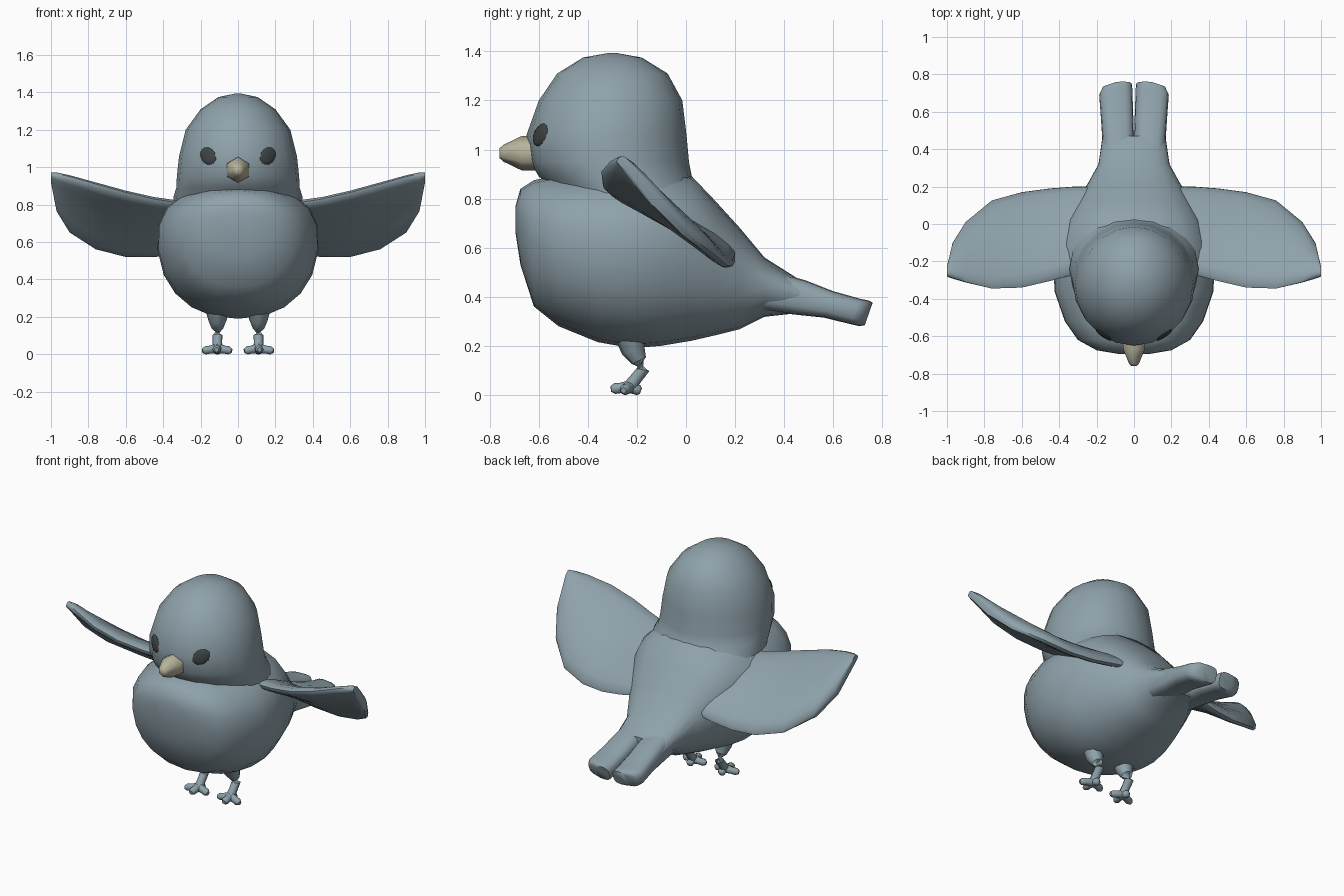
import bpy
import bmesh
from math import cos, sin, pi, radians
from mathutils import Vector, Matrix

default_cube = bpy.data.objects.get("Cube")
if default_cube:
    bpy.data.objects.remove(default_cube, do_unlink=True)


def make_material(name, rgb):
    material = bpy.data.materials.new(name)
    material.use_nodes = True
    colour = (*rgb, 1)
    material.diffuse_color = colour
    material.node_tree.nodes["Principled BSDF"].inputs["Base Color"].default_value = colour
    return material


plumage = make_material("blue grey plumage", (.275, .36, .405))
horn = make_material("pale beak", (.47, .45, .33))
dark = make_material("dark eye", (.05, .056, .057))


def finish(bm, name, material, angle=50, mirrored=False):
    """Turn a bmesh into a smooth shaded object, mirrored across x if asked."""
    bmesh.ops.recalc_face_normals(bm, faces=bm.faces)
    mesh = bpy.data.meshes.new(name)
    bm.to_mesh(mesh)
    bm.free()
    mesh.materials.append(material)
    obj = bpy.data.objects.new(name, mesh)
    bpy.context.collection.objects.link(obj)
    bpy.ops.object.select_all(action="DESELECT")
    obj.select_set(True)
    bpy.context.view_layer.objects.active = obj
    bpy.ops.object.shade_smooth_by_angle(angle=radians(angle))
    if mirrored:
        obj.modifiers.new("both sides", "MIRROR").use_axis[0] = True
    return obj


def oval(centre, across, up, sides=20, power=2):
    """Ring of points on a superellipse spanned by two half axes."""
    def bulge(value):
        return abs(value) ** (2 / power) * (1 if value >= 0 else -1)
    angles = [2 * pi * i / sides for i in range(sides)]
    return [Vector(centre) + Vector(across) * bulge(cos(a)) + Vector(up) * bulge(sin(a))
            for a in angles]


def add_loft(bm, rings):
    """Skin a row of equal rings and cap both ends."""
    rows = [[bm.verts.new(point) for point in ring] for ring in rings]
    count = len(rows[0])
    for a, b in zip(rows, rows[1:]):
        for i in range(count):
            j = (i + 1) % count
            bm.faces.new((a[i], a[j], b[j], b[i]))
    bm.faces.new(rows[0])
    bm.faces.new(rows[-1])


def loft(name, rings, material, **options):
    bm = bmesh.new()
    add_loft(bm, rings)
    return finish(bm, name, material, **options)


def tube_rings(path, sides=8):
    """Rings along a path of (point, radius), turned to follow it."""
    points = [Vector(point) for point, radius in path]
    rings = []
    for i, (point, radius) in enumerate(path):
        along = points[min(i + 1, len(points) - 1)] - points[max(i - 1, 0)]
        turn = along.to_track_quat("Z", "Y")
        rings.append(oval(point, turn @ Vector((radius, 0, 0)), turn @ Vector((0, radius, 0)), sides))
    return rings


# Body: upright sections from breast to rump, broader at the shoulders
# (y, bottom, top, half width)
body_sections = [
    (-.695, .66, .77, .08), (-.675, .53, .84, .2), (-.62, .36, .875, .3),
    (-.52, .28, .895, .37), (-.36, .215, .91, .425), (-.22, .19, .92, .43),
    (-.1, .2, .92, .405), (.02, .22, .895, .36), (.12, .243, .79, .305),
    (.22, .268, .68, .245), (.32, .318, .56, .19), (.47, .335, .465, .168),
]
body_rings = []
for y, low, high, half in body_sections:
    middle, tall = (low + high) / 2, (high - low) / 2
    ring = oval((0, y, middle), (half, 0, 0), (0, 0, tall), power=2.3)
    for point in ring:
        point.x *= 1 + .1 * (point.z - middle) / tall
    body_rings.append(ring)
loft("body", body_rings, plumage)

# Head: level sections from the nape to the crown (z, front, back, half width)
head_sections = [
    (.76, -.5, .1, .34), (.84, -.54, .055, .345), (.89, -.6, .024, .33),
    (.95, -.635, .012, .327), (1.06, -.65, .002, .315), (1.2, -.6, -.015, .28),
    (1.31, -.525, -.075, .2), (1.375, -.42, -.18, .105), (1.393, -.32, -.28, .02),
]
loft("head", [oval((0, (front + back) / 2, z), (half, 0, 0), (0, (back - front) / 2, 0))
              for z, front, back, half in head_sections], plumage)

# Beak: blunt six sided cone
beak_sections = [(-.6, .07, .07), (-.67, .066, .07), (-.745, .032, .034), (-.76, .018, .02)]
loft("beak", [oval((0, y, .985), (0, 0, tall), (wide, 0, 0), 6)
              for y, wide, tall in beak_sections], horn, angle=65)

# Eyes: thin dark ovals lying on the face
eye_normal = Vector((.52, -.84, .13)).normalized()
eye_turn = eye_normal.to_track_quat("Z", "Y").to_matrix().to_4x4()
bm = bmesh.new()
bmesh.ops.create_uvsphere(
    bm, u_segments=14, v_segments=8, radius=1,
    matrix=Matrix.Translation((.16, -.594, 1.06)) @ eye_turn
    @ Matrix.Rotation(radians(35), 4, "Z") @ Matrix.Diagonal((.056, .042, .012, 1)))
finish(bm, "eye", dark, mirrored=True)

# Wings: sloping arched slabs (x, leading y and z, trailing y and z, half thickness)
wing_sections = [
    (.2, -.22, .79, .2, .57, .03), (.32, -.27, .81, .2, .545, .036),
    (.45, -.305, .83, .19, .525, .036), (.6, -.34, .865, .17, .525, .036),
    (.76, -.345, .91, .125, .565, .036), (.9, -.31, .95, .005, .655, .034),
    (.97, -.285, .965, -.11, .77, .032), (1, -.275, .965, -.235, .925, .02),
]
wing_rings = []
for x, lead_y, lead_z, trail_y, trail_z, thick in wing_sections:
    lead, trail = Vector((x, lead_y, lead_z)), Vector((x, trail_y, trail_z))
    middle, chord = (lead + trail) / 2, (trail - lead) / 2
    normal = Vector((0, -chord.z, chord.y)).normalized()
    ring = oval(middle, chord, normal * thick, 16, 3)
    for point in ring:
        reach = (point - middle).dot(chord) / chord.length_squared
        point += normal * chord.length * .1 * (1 - reach ** 2)
    wing_rings.append(ring)
loft("wing", wing_rings, plumage, mirrored=True)

# Tail: two feather lobes with slanted ends (y, bottom, top, inner x, outer x)
tail_sections = [
    (.34, .345, .5, .01, .165), (.46, .328, .468, 0, .17), (.58, .315, .423, .004, .178),
    (.69, .288, .392, .008, .186), (.725, .28, .385, .009, .17), (.745, .284, .376, .012, .11),
]
tail_rings = []
for y, low, high, inner, outer in tail_sections:
    middle, tall = (low + high) / 2, (high - low) / 2
    tail_rings.append(oval(((inner + outer) / 2, y, middle), ((outer - inner) / 2, 0, 0),
                           (0, tall * .35, tall), 16, 3))
loft("tail_feather", tail_rings, plumage, mirrored=True)

# Legs: bent shank with a wide thigh
ankle = (.11, -.23, .032)
loft("leg", tube_rings([((.11, -.225, .24), .065), ((.11, -.215, .18), .048),
                        ((.11, -.192, .14), .032), ((.11, -.176, .102), .027),
                        ((.11, -.205, .065), .025), (ankle, .028)]), plumage, mirrored=True)

# Feet: three front toes and a short hind toe
bm = bmesh.new()
for tip in [(.115, -.306, .024), (.034, -.25, .018), (.19, -.255, .018), (.11, -.184, .015)]:
    start, end = Vector(ankle), Vector(tip)
    add_loft(bm, tube_rings([(start, .027), (start.lerp(end, .5), .021),
                             (start.lerp(end, .8), .022), (end, .012)]))
finish(bm, "foot", plumage, mirrored=True)
